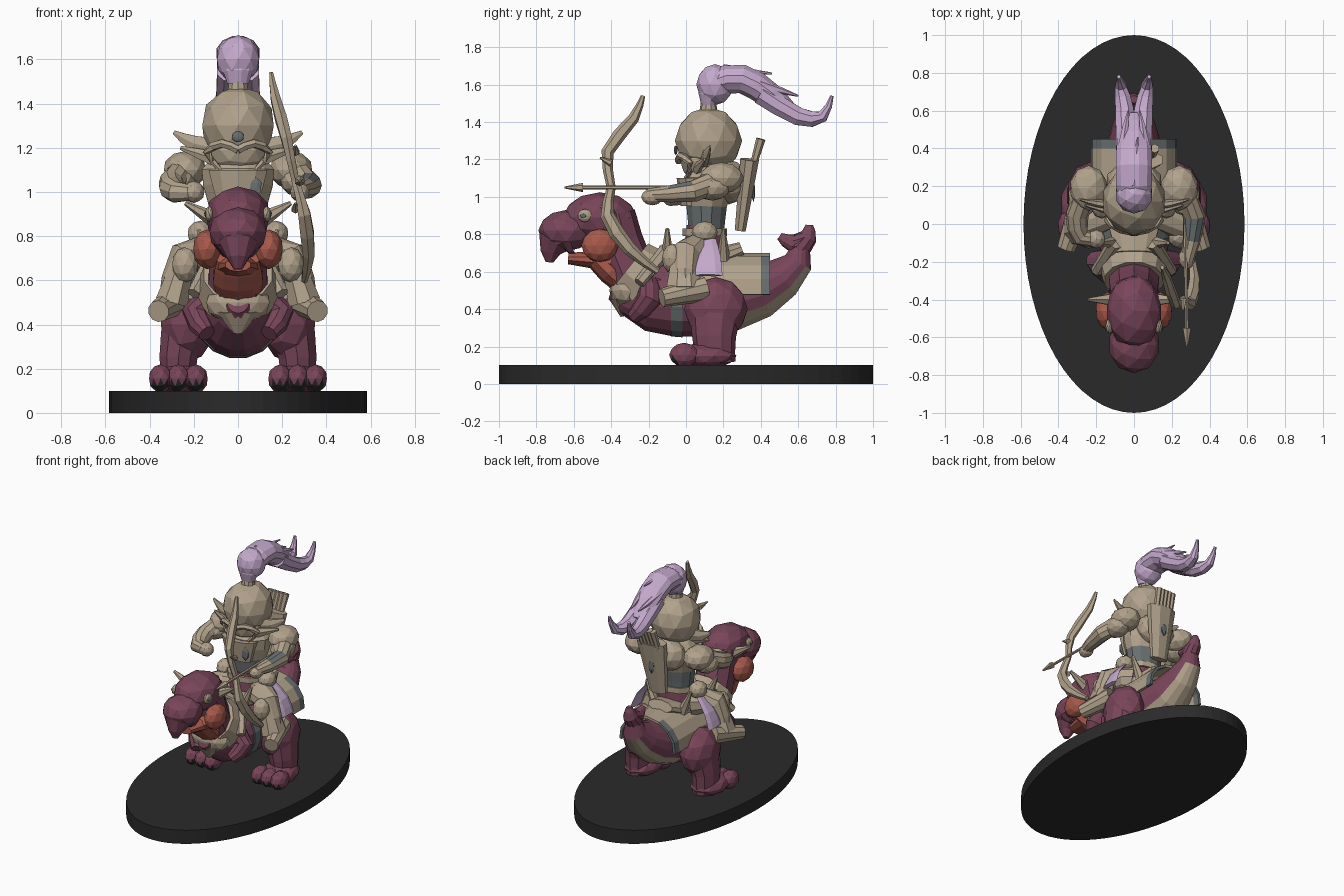
import bpy, bmesh, math
from mathutils import Vector, Matrix

cube = bpy.data.objects.get("Cube")
if cube:
    bpy.data.objects.remove(cube, do_unlink=True)


def material(name, *rgb):
    mat = bpy.data.materials.new(name)
    mat.use_nodes = True
    mat.diffuse_color = (*rgb, 1)
    mat.node_tree.nodes["Principled BSDF"].inputs["Base Color"].default_value = (*rgb, 1)
    return mat


hide = material("maroon hide", .19, .06, .1)
red = material("throat red", .39, .1, .07)
tan = material("armor tan", .44, .36, .26)
lilac = material("lilac", .56, .4, .61)
grey = material("slate grey", .14, .16, .16)
dark = material("base charcoal", .023, .023, .023)
X, Y, Z = Vector((1, 0, 0)), Vector((0, 1, 0)), Vector((0, 0, 1))


def finish(name, bm, mat):
    bmesh.ops.recalc_face_normals(bm, faces=bm.faces[:])
    mesh = bpy.data.meshes.new(name)
    bm.to_mesh(mesh)
    bm.free()
    mesh.materials.append(mat)
    ob = bpy.data.objects.new(name, mesh)
    bpy.context.collection.objects.link(ob)
    return ob


def paint(ob, mat, rule):
    ob.data.materials.append(mat)
    for face in ob.data.polygons:
        if rule(face.center, face.normal):
            face.material_index = 1


def mirrored(ob):
    ob.modifiers.new("left and right", "MIRROR")
    return ob


def blob(name, mat, place, size, detail=2):
    bm = bmesh.new()
    bmesh.ops.create_icosphere(bm, subdivisions=detail, radius=1)
    bm.transform(Matrix.Translation(place) @ Matrix.Diagonal((*size, 1)))
    return finish(name, bm, mat)


def curve(keys, t):
    """Smooth value through evenly spaced keys, t from 0 to 1."""
    t *= len(keys) - 1
    i = min(int(t), len(keys) - 2)
    t -= i
    start, end = keys[i], keys[i + 1]
    before, after = keys[max(i - 1, 0)], keys[min(i + 2, len(keys) - 1)]
    leave, arrive = (end - before) / 2, (after - start) / 2
    gap = end - start
    return start + leave * t + (gap * 3 - leave * 2 - arrive) * t ** 2 + (leave + arrive - gap * 2) * t ** 3


def tube(name, mat, path, radii, flat=1, sides=10, ref=X):
    """Loft rings along a path; flat scales the radius across the ref direction."""
    path = [Vector(point) for point in path]
    count = 2 * (len(path) - 1)
    centers = [curve(path, i / count) for i in range(count + 1)]
    bm = bmesh.new()
    rings = []
    for i, center in enumerate(centers):
        way = (centers[min(i + 1, count)] - centers[max(i - 1, 0)]).normalized()
        across = (ref - way * way.dot(ref)).normalized()
        upward = way.cross(across) * flat
        radius = max(curve(radii, i / count), .003)
        turns = [math.tau * (k + .5) / sides for k in range(sides)]
        rings.append([bm.verts.new(center + radius * (across * math.cos(a) + upward * math.sin(a)))
                      for a in turns])
    for low, high in zip(rings, rings[1:]):
        for k in range(sides):
            bm.faces.new((low[k - 1], low[k], high[k], high[k - 1]))
    bm.faces.new(rings[0])
    bm.faces.new(rings[-1])
    return finish(name, bm, mat)


# Oval base
bm = bmesh.new()
bmesh.ops.create_cone(bm, cap_ends=True, segments=64, radius1=1, radius2=1, depth=.1)
bm.transform(Matrix.Translation((0, 0, .05)) @ Matrix.Diagonal((.585, 1, 1, 1)))
finish("base", bm, dark)

# Mount body and tail, with a pale strip under the tail
body = tube("mount_body", hide, [(0, -.4, .5), (0, -.2, .45), (0, .1, .45), (0, .4, .5), (0, .6, .65), (0, .6, .8)],
            (.05, .17, .2, .15, .08, .03), sides=16)
paint(body, tan, lambda c, n: .22 < c.y and c.z < .64 and n.z < -.25 and abs(n.x) < .75)
tube("tail_tip", hide, [(0, .6, .72), (0, .65, .78), (0, .66, .85)], (.06, .05, .02))
tube("tail_curl", hide, [(0, .64, .77), (0, .57, .75), (0, .5, .79)], (.05, .05, .02))
tube("girth_strap", grey, [(0, -.08, .45), (0, -.02, .45)], (.2, .205), sides=16)

# Neck, throat and bib
tube("neck", hide, [(0, -.1, .5), (0, -.3, .6), (0, -.4, .9)], (.15, .14, .13))
tube("throat", red, [(0, -.3, .5), (0, -.4, .6), (0, -.5, .7)], (.08, .12, .1), flat=.6)
tube("bib", tan, [(0, -.2, .55), (0, -.3, .63)], (.19, .16), sides=12)
blob("bib_front", tan, (0, -.32, .5), (.15, .09, .1))
tube("bib_point", tan, [(0, -.36, .46), (0, -.34, .36)], (.1, .02), flat=.5)

# Mount head
blob("mount_head", hide, (0, -.46, .89), (.15, .2, .135))
blob("beak_bulge", hide, (0, -.64, .82), (.135, .15, .11))
tube("beak_tip", hide, [(0, -.63, .8), (0, -.71, .76), (0, -.73, .65)], (.12, .09, .02))
tube("lower_jaw", red, [(0, -.4, .66), (0, -.63, .67)], (.12, .06), flat=.5)
mirrored(blob("cheeks", red, (.14, -.46, .74), (.065, .1, .09)))
mirrored(blob("eye_rims", tan, (.13, -.54, .9), (.02, .04, .035)))
mirrored(blob("eyes", grey, (.147, -.55, .9), (.007, .02, .015), detail=1))
mirrored(tube("mount_horns", tan, [(.1, -.4, .87), (.24, -.4, .95)], (.04, .01), sides=6, ref=Y))

# Mount limbs
mirrored(tube("small_arms", hide, [(.1, -.2, .55), (.19, -.2, .45), (.14, -.28, .36)], (.05, .065, .04)))
mirrored(blob("thighs", hide, (.23, .16, .4), (.125, .17, .17)))
mirrored(tube("shins", hide, [(.24, .16, .4), (.27, .15, .25), (.27, .16, .11)], (.11, .09, .08), flat=1.3))
mirrored(blob("feet", hide, (.27, .1, .15), (.12, .17, .07)))
for x in (.19, .27, .35):
    toes = mirrored(blob("toes", hide, (x, -.01, .155), (.055, .08, .065)))
    paint(toes, dark, lambda c, n: c.z < .14 and n.y < -.3)

# Saddle blanket with contrasting rear corners
bm = bmesh.new()
rows = []
for y in (.05, .2, .4, .45):
    arc = [math.radians(a) for a in range(-96, 97, 24)]
    rows.append([bm.verts.new((.23 * math.sin(a), y, .5 + .2 * math.cos(a))) for a in arc])
for near, far in zip(rows, rows[1:]):
    for k in range(len(arc) - 1):
        bm.faces.new((near[k], near[k + 1], far[k + 1], far[k]))
blanket = finish("saddle_blanket", bm, tan)
paint(blanket, grey, lambda c, n: c.y > .4 and abs(c.x) > .1)
blanket.modifiers.new("thickness", "SOLIDIFY").thickness = .02
tube("saddle_seat", tan, [(0, -.15, .7), (0, .1, .66), (0, .3, .72)], (.1, .16, .1), flat=.4)
for y in (-.1, .2):
    mirrored(tube("saddle_horns", tan, [(.1, y, .65), (.18, y, .83)], (.04, .01), sides=6))
mirrored(tube("rein_plates", tan, [(.1, -.1, .72), (.2, -.25, .54)], (.04, .03), sides=6))

# Rider torso with a slate waist
tube("rider_hips", hide, [(0, .1, .65), (0, .1, .85)], (.15, .12), flat=.8)
torso = tube("rider_torso", tan, [(0, .11, .8), (0, .11, .95), (0, .12, 1.1), (0, .12, 1.2)],
             (.12, .14, .17, .07), flat=.8, sides=12)
paint(torso, grey, lambda c, n: c.z < .94)
tube("belt", tan, [(0, .1, .79), (0, .1, .83)], (.14, .14), flat=.85)
tube("breastplate", tan, [(0, .02, .95), (0, .02, 1.1)], (.1, .14), flat=.5)
blob("chest_inlay", grey, (.08, -.03, 1.02), (.03, .01, .05), detail=1)
blob("back_plate", tan, (0, .23, 1.08), (.15, .1, .12))

# Helmet, mask and ears
blob("helmet", tan, (0, .12, 1.3), (.17, .18, .18))
blob("mask", tan, (0, .07, 1.19), (.135, .1, .11))
blob("forehead_gem", grey, (0, -.055, 1.25), (.027, .01, .025))
mirrored(tube("helmet_rims", tan, [(0, -.04, 1.19), (.07, -.03, 1.22), (.14, .02, 1.18), (.08, .01, 1.1)],
              (.02, .02, .02, .01), sides=6, ref=Z))
mirrored(tube("ears", tan, [(.1, .1, 1.2), (.2, .11, 1.22), (.29, .13, 1.27)], (.05, .04, .01), flat=.5,
              sides=6, ref=Z))
mirrored(tube("ear_guards", tan, [(.1, .06, 1.15), (.26, .1, 1.2)], (.04, .01), flat=.6, sides=6, ref=Z))

# Armor on shoulders, hips and legs
mirrored(blob("shoulder_plates", tan, (.24, .19, 1.1), (.1, .12, .085)))
mirrored(blob("shoulder_rims", tan, (.27, .14, 1.05), (.08, .1, .07)))
mirrored(tube("rider_legs", tan, [(.1, .1, .7), (.24, 0, .7), (.3, 0, .5)], (.1, .08, .06), ref=Y))
mirrored(blob("knee_guards", tan, (.24, -.07, .67), (.06, .06, .08)))
mirrored(tube("boot_cuffs", tan, [(.26, -.01, .64), (.3, -.01, .5)], (.06, .08), flat=1.3, sides=8))
mirrored(tube("boots", tan, [(.28, .1, .51), (.36, -.13, .46)], (.07, .05)))
mirrored(blob("hip_plates", tan, (.17, .1, .81), (.06, .07, .06)))
mirrored(tube("hip_cloths", lilac, [(.2, .11, .77), (.28, .12, .68), (.32, .12, .58)], (.01, .013, .015),
              flat=5, sides=6))

# Left arm holds the bow, right arm is folded forward
left_arm = tube("left_arm", tan, [(.24, .17, 1.1), (.32, .04, 1.03), (.28, -.2, 1.01)], (.06, .06, .035), ref=Z)
paint(left_arm, grey, lambda c, n: -.13 < c.y < 0 and n.z > .3)
blob("left_hand", tan, (.28, -.18, 1), (.045, .06, .045))
tube("right_arm", tan, [(-.24, .17, 1.1), (-.3, .05, 1.04), (-.28, -.07, 1), (-.18, -.08, 1)],
     (.06, .06, .05, .03), ref=Z)
blob("right_hand", tan, (-.2, -.08, 1), (.05, .05, .05))

# Bow and arrow
tube("bow", tan, [(.15, -.23, 1.54), (.17, -.28, 1.42), (.22, -.42, 1.24), (.26, -.4, 1.05), (.3, -.42, .9),
                  (.32, -.3, .72), (.3, -.15, .6)], (.01, .03, .02, .035, .015), flat=1.2, sides=6)
for z in (.92, 1.18):
    tube("bow_spur", tan, [(.26, -.4, z), (.26, -.46, z + .03)], (.02, .005), sides=6)
tube("arrow_shaft", tan, [(.27, 0, 1.05), (.28, -.6, 1.05)], (.01, .01), sides=6)
tube("arrow_head", tan, [(.28, -.55, 1.05), (.28, -.65, 1.05)], (.025, .005), sides=6)

# Quiver with arrows
tube("quiver", tan, [(.02, .29, .82), (.04, .34, 1.2)], (.07, .12), flat=.45, sides=8)
blob("quiver_inlay", grey, (.03, .36, 1.03), (.025, .01, .06), detail=1)
for i in range(5):
    x = .03 * (i - 1)
    tube("quiver_arrow", tan, [(x, .34, 1.1), (x + .02, .4, 1.31)], (.015, .025), sides=6)

# Plume of hair
tube("hair_tie", tan, [(0, .12, 1.45), (0, .12, 1.51)], (.05, .04))
blob("hair_bulb", lilac, (0, .155, 1.6), (.1, .1, .11))
tube("hair_main", lilac, [(0, .12, 1.49), (0, .14, 1.6), (0, .3, 1.63), (0, .45, 1.54), (0, .56, 1.45)],
     (.05, .09, .1, .09, .06), flat=.8, sides=12)
mirrored(tube("hair_locks", lilac, [(.04, .4, 1.55), (.05, .6, 1.43), (.07, .73, 1.43), (.08, .78, 1.54)],
              (.06, .045, .01), sides=8))
mirrored(tube("hair_strands", lilac, [(.05, .2, 1.65), (.06, .4, 1.6), (.03, .6, 1.54)], (.03, .03, .005), sides=6))
tube("top_hair_strand", lilac, [(0, .2, 1.68), (.02, .46, 1.66)], (.03, .005), sides=6)
